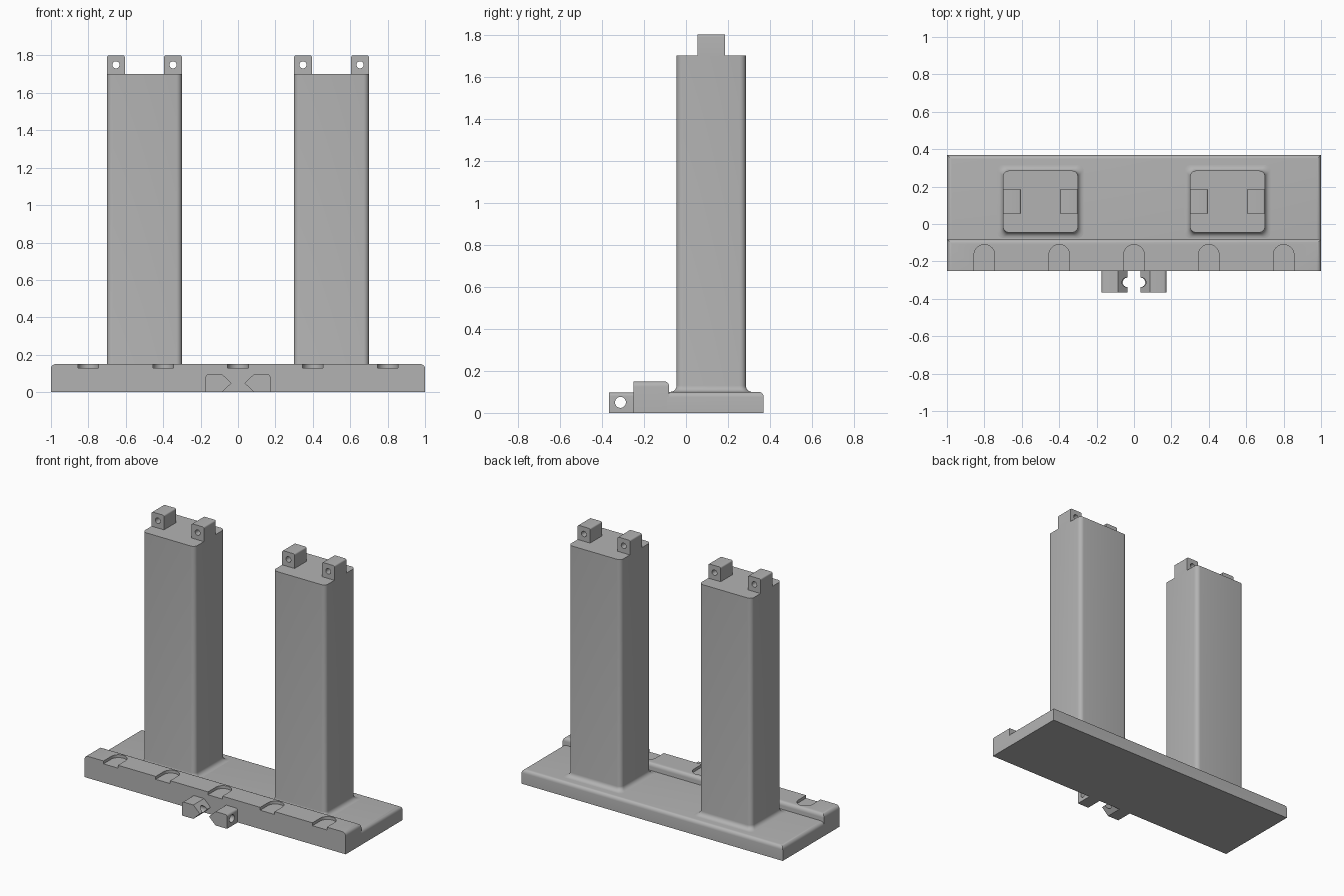
import bpy, bmesh, math
from mathutils import Matrix

old = bpy.data.objects.get("Cube")
if old:
    bpy.data.objects.remove(old, do_unlink=True)

GREY = (0.45, 0.45, 0.45, 1)
grey = bpy.data.materials.new("plain grey")
grey.use_nodes = True
grey.diffuse_color = GREY
grey.node_tree.nodes["Principled BSDF"].inputs["Base Color"].default_value = GREY


def finish(name, bm):
    bmesh.ops.recalc_face_normals(bm, faces=bm.faces)
    mesh = bpy.data.meshes.new(name)
    bm.to_mesh(mesh)
    bm.free()
    mesh.materials.append(grey)
    obj = bpy.data.objects.new(name, mesh)
    bpy.context.collection.objects.link(obj)
    return obj


def box(name, lo, hi, radius=0, pick=None):
    """Box between two corners; edges whose midpoint passes pick are rounded."""
    bm = bmesh.new()
    bmesh.ops.create_cube(bm, size=1)
    for v in bm.verts:
        v.co = [a + (b - a) * (c + 0.5) for a, b, c in zip(lo, hi, v.co)]
    if pick:
        edges = [e for e in bm.edges if pick((e.verts[0].co + e.verts[1].co) / 2)]
        bmesh.ops.bevel(bm, geom=edges, offset=radius, segments=5,
                        profile=0.5, affect='EDGES')
    return finish(name, bm)


def loft(name, rings):
    """Skin closed rings of equal length and cap both ends."""
    bm = bmesh.new()
    loops = [[bm.verts.new(p) for p in ring] for ring in rings]
    for a, b in zip(loops, loops[1:]):
        for i in range(len(a)):
            j = (i + 1) % len(a)
            bm.faces.new((a[i], a[j], b[j], b[i]))
    bm.faces.new(loops[0])
    bm.faces.new(loops[-1])
    return finish(name, bm)


def rod(axis, center, radius, length):
    """Round cutter along x or y."""
    bm = bmesh.new()
    bmesh.ops.create_cone(bm, cap_ends=True, segments=32, radius1=radius,
                          radius2=radius, depth=length)
    turn = Matrix.Rotation(math.pi / 2, 4, 'Y' if axis == 'x' else 'X')
    bm.transform(Matrix.Translation(center) @ turn)
    return finish("hole_cutter", bm)


def cut(obj, cutter):
    cutter.hide_render = True
    mod = obj.modifiers.new("cut", 'BOOLEAN')
    mod.operation = 'DIFFERENCE'
    mod.solver = 'EXACT'
    mod.object = cutter
    select(obj)
    bpy.ops.object.modifier_apply(modifier=mod.name)
    bpy.data.objects.remove(cutter, do_unlink=True)


def select(obj):
    bpy.ops.object.select_all(action='DESELECT')
    obj.select_set(True)
    bpy.context.view_layer.objects.active = obj


def rounded_rect(cx, cy, hx, hy, r, z, steps=6):
    pts = []
    for k, (sx, sy) in enumerate(((1, 1), (-1, 1), (-1, -1), (1, -1))):
        for i in range(steps + 1):
            a = math.pi / 2 * (k + i / steps)
            pts.append((cx + sx * (hx - r) + r * math.cos(a),
                        cy + sy * (hy - r) + r * math.sin(a), z))
    return pts


parts = []

# Base slab, rounded along its back and side top edges
parts.append(box("base_slab", (-1, -0.09, 0), (1, 0.37, 0.1), 0.025,
                 lambda m: m.z > 0.09 and m.y > -0.08))

# Raised front ridge with open round-ended pockets
ridge = box("front_ridge", (-1, -0.25, 0), (1, -0.08, 0.15), 0.025,
            lambda m: m.z > 0.14 and m.y > -0.24)
for x in (-0.8, -0.4, 0, 0.4, 0.8):
    outline = [(x + 0.055, -0.3), (x - 0.055, -0.3)]
    outline += [(x - 0.055 * math.cos(math.pi * i / 16),
                 -0.165 + 0.055 * math.sin(math.pi * i / 16)) for i in range(17)]
    cut(ridge, loft("pocket_cutter", [[(px, py, z) for px, py in outline]
                                      for z in (0.13, 0.2)]))
parts.append(ridge)

# Two towers with flared feet, each carrying two drilled lugs
FLARE = 0.03
for side, cx in (("right", -0.5), ("left", 0.5)):
    rings = []
    for i in range(7):
        a = math.pi / 2 * i / 6
        grow = FLARE * (1 - math.sin(a))
        rings.append(rounded_rect(cx, 0.12, 0.2 + grow, 0.165 + grow,
                                  0.03, 0.1 + FLARE * (1 - math.cos(a))))
    rings.append(rounded_rect(cx, 0.12, 0.2, 0.165, 0.03, 1.7))
    parts.append(loft(side + "_tower", rings))
    for label, s in (("right", -1), ("left", 1)):
        mid = cx + s * 0.1525
        lug = box(f"{side}_tower_{label}_lug", (mid - 0.0475, 0.055, 1.69),
                  (mid + 0.0475, 0.185, 1.8), 0.01,
                  lambda m: m.z > 1.79 and abs(m.x - mid) > 0.04)
        cut(lug, rod('y', (mid, 0.12, 1.75), 0.019, 0.4))
        parts.append(lug)

# Pair of pointed front latches, drilled sideways
for side, s in (("right", -1), ("left", 1)):
    outline = [(0.035, 0.048), (0.085, 0), (0.173, 0)]
    outline += [(0.158 + 0.015 * math.cos(a), 0.081 + 0.015 * math.sin(a))
                for a in (math.pi / 8 * i for i in range(5))]
    outline.append((0.085, 0.096))
    latch = loft(side + "_latch", [[(s * x, y, z) for x, z in outline]
                                   for y in (-0.367, -0.245)])
    cut(latch, rod('x', (s * 0.1, -0.312, 0.05), 0.026, 0.3))
    parts.append(latch)

for obj in parts:
    select(obj)
    bpy.ops.object.shade_smooth_by_angle(angle=math.radians(35))
